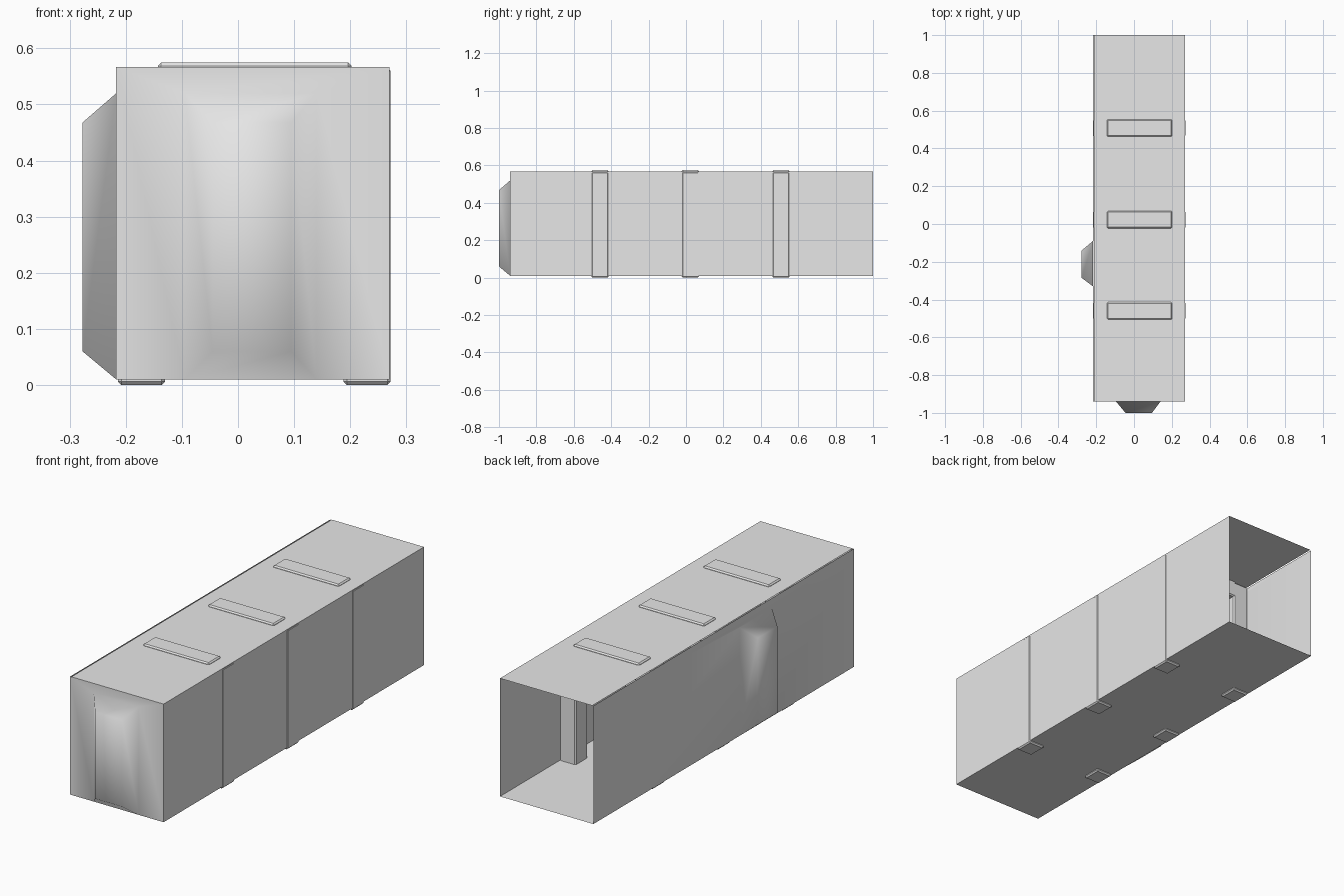
import bpy
import bmesh
from mathutils import Vector

old = bpy.data.objects.get("Cube")
if old:
    bpy.data.objects.remove(old, do_unlink=True)

grey = bpy.data.materials.new("plain grey")
grey.use_nodes = True
grey.diffuse_color = (0.8, 0.8, 0.8, 1)
grey.node_tree.nodes["Principled BSDF"].inputs["Base Color"].default_value = (0.8, 0.8, 0.8, 1)

LEFT, RIGHT = 0.27, -0.217      # side walls in x
FRONT, BACK = -0.94, 1.0        # ends in y
FLOOR, ROOF = 0.01, 0.567       # heights


def finish(name, bm, smooth=False):
    mesh = bpy.data.meshes.new(name)
    bm.to_mesh(mesh)
    bm.free()
    mesh.materials.append(grey)
    for p in mesh.polygons:
        p.use_smooth = smooth
    obj = bpy.data.objects.new(name, mesh)
    bpy.context.collection.objects.link(obj)
    return obj


def sheet(name, corners, outward):
    bm = bmesh.new()
    face = bm.faces.new([bm.verts.new(c) for c in corners])
    face.normal_update()
    if face.normal.dot(Vector(outward)) < 0:
        face.normal_flip()
    return finish(name, bm)


def bulged_wall(name, place, outward, span, base, tip):
    """Wall with a tapered bulge pushed out of it, as one smooth surface."""
    bm = bmesh.new()

    def ring(u, low, high, depth):
        return [bm.verts.new(place(a, z, depth)) for a, z in
                ((u[0], low), (u[1], low), (u[1], high), (u[0], high))]

    outer = ring(span, FLOOR, ROOF, 0)
    foot = ring(base, FLOOR, 0.52, 0)
    top = ring(tip, 0.06, 0.468, 0.06)
    for i in range(4):
        j = (i + 1) % 4
        if i:                   # the bulge reaches the bottom edge of the wall
            bm.faces.new((outer[i], outer[j], foot[j], foot[i]))
        bm.faces.new((foot[i], foot[j], top[j], top[i]))
    bm.faces.new(top)
    bm.normal_update()
    if sum(f.normal.dot(Vector(outward)) for f in bm.faces) < 0:
        bmesh.ops.reverse_faces(bm, faces=bm.faces[:])
    return finish(name, bm, True)


def bar(name, low, high, bevel=0.006):
    low, high = Vector(low), Vector(high)
    bm = bmesh.new()
    bmesh.ops.create_cube(bm, size=1)
    size, mid = high - low, (low + high) / 2
    for v in bm.verts:
        v.co = Vector(a * b for a, b in zip(v.co, size)) + mid
    bmesh.ops.bevel(bm, geom=bm.edges[:], offset=bevel, segments=1, affect='EDGES')
    return finish(name, bm)


# Open-backed shell
sheet("floor", [(RIGHT, FRONT, FLOOR), (LEFT, FRONT, FLOOR),
                (LEFT, BACK, FLOOR), (RIGHT, BACK, FLOOR)], (0, 0, -1))
sheet("roof", [(RIGHT + 0.006, FRONT, ROOF), (LEFT, FRONT, ROOF),
               (LEFT, BACK, ROOF), (RIGHT + 0.006, BACK, ROOF)], (0, 0, 1))
sheet("left_wall", [(LEFT, FRONT, FLOOR), (LEFT, BACK, FLOOR),
                    (LEFT, BACK, ROOF), (LEFT, FRONT, ROOF)], (1, 0, 0))
bulged_wall("front_wall", lambda a, z, d: (a, FRONT - d, z), (0, -1, 0),
            (RIGHT, LEFT), (-0.095, 0.14), (-0.045, 0.095))
bulged_wall("right_wall", lambda a, z, d: (RIGHT - d, a, z), (-1, 0, 0),
            (FRONT, BACK), (-0.33, -0.09), (-0.285, -0.14))

# Three inner frames: two posts whose feet poke through the floor, one roof beam
for n, y in enumerate((-0.46, 0.023, 0.508), 1):
    a, b = y - 0.046, y + 0.046
    bar(f"left_post_{n}", (0.188, a, 0), (0.272, b, 0.566))
    bar(f"right_post_{n}", (-0.214, a, 0), (-0.13, b, 0.566))
    bar(f"roof_beam_{n}", (-0.143, a, 0.49), (0.202, b, 0.575))
